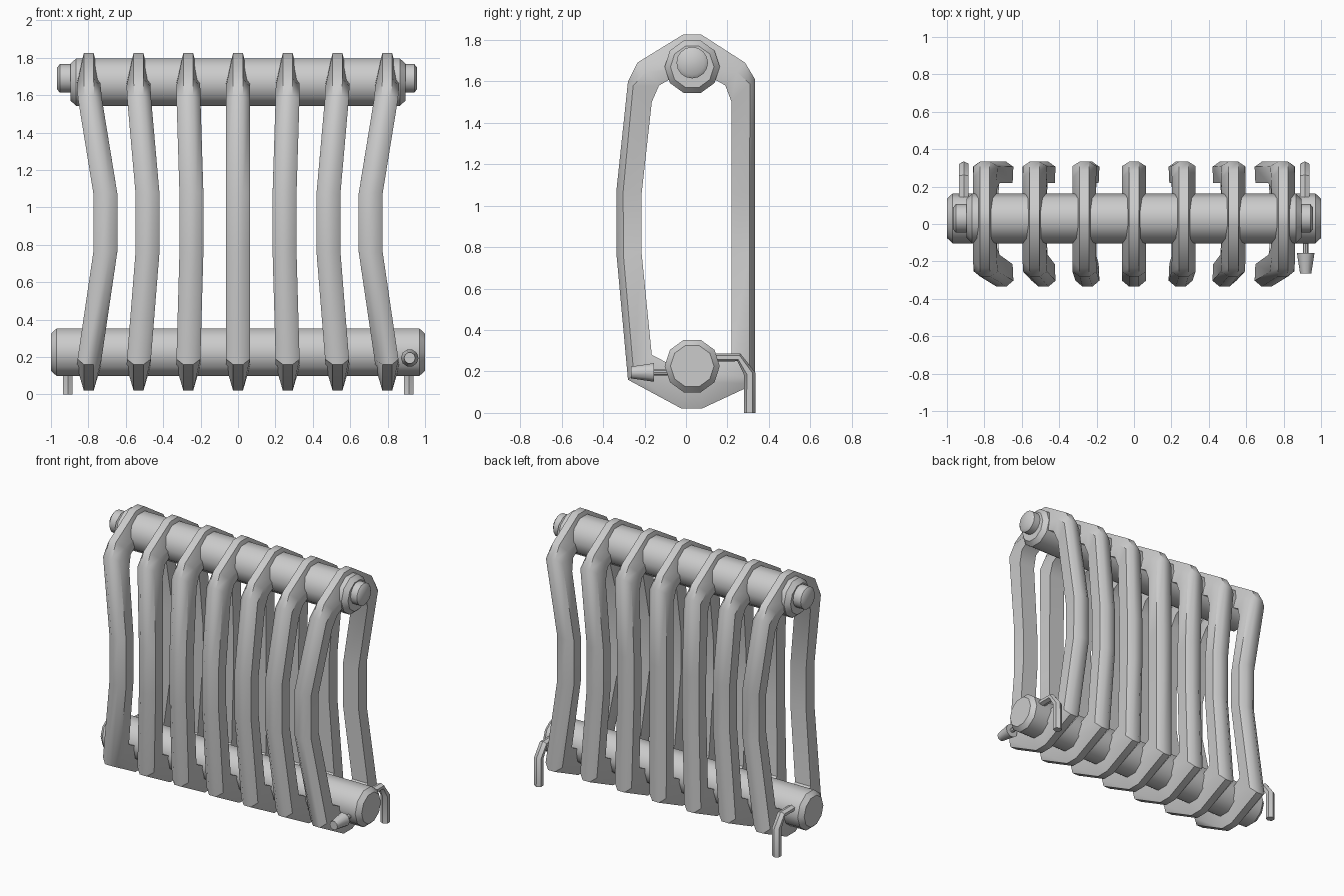
import bpy
import bmesh
import math
from mathutils import Vector

default = bpy.data.objects.get("Cube")
if default:
    bpy.data.objects.remove(default, do_unlink=True)

metal = bpy.data.materials.new("light_grey_metal")
metal.use_nodes = True
grey = (0.6, 0.6, 0.6, 1)
metal.diffuse_color = grey
metal.node_tree.nodes["Principled BSDF"].inputs["Base Color"].default_value = grey


def finish(name, bm, angle):
    bmesh.ops.recalc_face_normals(bm, faces=bm.faces)
    mesh = bpy.data.meshes.new(name)
    bm.to_mesh(mesh)
    bm.free()
    mesh.materials.append(metal)
    obj = bpy.data.objects.new(name, mesh)
    bpy.context.collection.objects.link(obj)
    bpy.ops.object.select_all(action='DESELECT')
    obj.select_set(True)
    bpy.context.view_layer.objects.active = obj
    bpy.ops.object.shade_smooth_by_angle(angle=math.radians(angle))
    return obj


def skin(name, rings, closed=False, angle=40):
    """Bridge equal rings of points, capping the ends of an open strip."""
    bm = bmesh.new()
    loops = [[bm.verts.new(p) for p in ring] for ring in rings]
    n = len(loops[0])
    pairs = list(zip(loops, loops[1:]))
    if closed:
        pairs.append((loops[-1], loops[0]))
    else:
        bm.faces.new(loops[0])
        bm.faces.new(loops[-1])
    for a, b in pairs:
        for i in range(n):
            j = (i + 1) % n
            bm.faces.new((a[i], a[j], b[j], b[i]))
    return finish(name, bm, angle)


def lathe(name, profile, centre, axis, sides=10):
    """Turn (distance, radius) pairs around the x or y axis."""
    rings = []
    for d, r in profile:
        ring = []
        for i in range(sides):
            a = math.tau * i / sides
            u, v = r * math.cos(a), r * math.sin(a)
            ring.append(Vector(centre) + Vector((d, u, v) if axis == 'x' else (u, d, v)))
        rings.append(ring)
    return skin(name, rings)


# Horizontal header pipes with chamfered ends
def header(name, half, z):
    lathe(name, [(-half, .105), (-half + .03, .133), (half - .03, .133), (half, .105)],
          (0, .03, z), 'x')


header("upper_pipe", .895, 1.67)
header("lower_pipe", 1, .226)

# End plugs of the upper pipe
for side, s, reach in (("left", 1, .957), ("right", -1, .967)):
    lathe(side + "_plug", [(s * .85, .076), (s * (reach - .014), .076), (s * reach, .058)],
          (0, .03, 1.69), 'x', 16)

# Rib stations: outer y, z, inner y, z, chamfer depth
STATIONS = [
    (-.28, .16, -.165, .28, .04),
    (-.335, .76, -.215, .78, .033),
    (-.335, 1.08, -.215, 1.05, .033),
    (-.28, 1.6, -.165, 1.5, .033),
    (-.235, 1.69, -.13, 1.58, .06),
    (-.015, 1.825, .01, 1.66, .15),
    (.075, 1.825, .05, 1.66, .15),
    (.285, 1.69, .19, 1.58, .06),
    (.333, 1.61, .22, 1.5, .033),
    (.333, 1.08, .22, 1.05, .028),
    (.333, .76, .22, .78, .028),
    (.333, .14, .22, .28, .04),
    (.075, .02, .07, .2, .13),
    (-.02, .02, -.01, .2, .13),
]


def bend(z):
    """Inward sway of the ribs: none at the ends, full at mid height."""
    return max(0, min(1, (z - .16) / .6, (1.62 - z) / .54))


def rib(name, x):
    sway = -math.copysign(.125 * abs(x) ** 1.5, x)
    rings = []
    for oy, oz, iy, iz, depth in STATIONS:
        outer, inner = Vector((0, oy, oz)), Vector((0, iy, iz))
        mid = outer + (inner - outer).normalized() * depth
        half = [(outer, .026), (mid, .064), (inner, .06)]
        section = [(p, w) for p, w in half] + [(p, -w) for p, w in reversed(half)]
        rings.append([p + Vector((x + w + sway * bend(p.z), 0, 0)) for p, w in section])
    skin(name, rings, closed=True, angle=42)


for i in range(7):
    rib("rib_%d" % (i + 1), (i - 3) * .266)


# Bent foot pipes at the back
def foot(name, x):
    path = [Vector((x, y, z)) for y, z in
            ((.1, .268), (.255, .268), (.307, .19), (.307, 0))]
    rings = []
    for i, p in enumerate(path):
        t = (path[min(i + 1, 3)] - path[max(i - 1, 0)]).normalized()
        up = Vector((1, 0, 0)).cross(t)
        r = .02 if i < 2 else .028
        ring = []
        for k in range(6):
            a = math.tau * k / 6 + math.pi / 6
            ring.append(p + up * r * math.sin(a) + Vector((.03 * math.cos(a), 0, 0)))
        rings.append(ring)
    skin(name, rings)


foot("left_foot", .913)
foot("right_foot", -.91)

# Valve on the front of the lower pipe
valve = (.918, 0, .195)
lathe("valve_stem", [(-.17, .015), (-.05, .015)], valve, 'y', 8)
lathe("valve_knob", [(-.265, .03), (-.155, .047)], valve, 'y')
